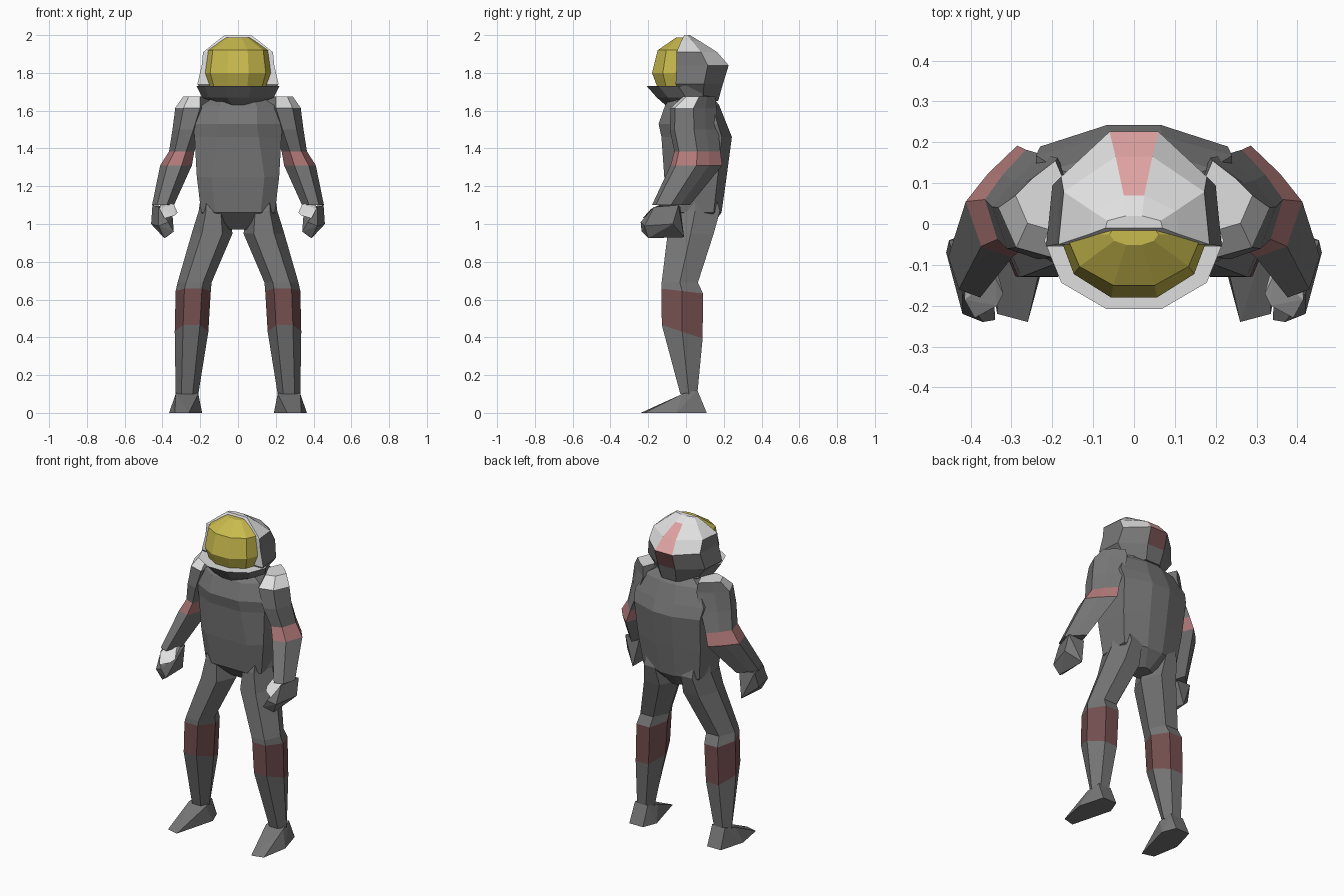
import bpy, bmesh, math

cube = bpy.data.objects.get("Cube")
if cube:
    bpy.data.objects.remove(cube, do_unlink=True)


def material(name, r, g, b):
    m = bpy.data.materials.new(name)
    m.use_nodes = True
    m.diffuse_color = (r, g, b, 1)
    m.node_tree.nodes["Principled BSDF"].inputs["Base Color"].default_value = (r, g, b, 1)
    return m


SUIT = material("suit grey", .18, .18, .18)
LIGHT = material("light panel", .74, .74, .74)
GOLD = material("gold visor", .58, .49, .075)
PINK = material("pale pink stripe", .74, .36, .36)
ROSE = material("rose arm band", .44, .19, .19)
MAROON = material("maroon knee", .18, .08, .08)


def finish(name, bm, rule, mirror=False):
    """Make the object; rule(centre, normal) picks each face's material."""
    bmesh.ops.recalc_face_normals(bm, faces=bm.faces)
    me = bpy.data.meshes.new(name)
    for f in bm.faces:
        m = rule(f.calc_center_median(), f.normal)
        if m.name not in me.materials:
            me.materials.append(m)
        f.material_index = me.materials.find(m.name)
    bm.to_mesh(me)
    bm.free()
    ob = bpy.data.objects.new(name, me)
    bpy.context.scene.collection.objects.link(ob)
    if mirror:
        ob.modifiers.new("mirror", 'MIRROR').use_mirror_merge = False
    return ob


def loft(name, rings, rule, mirror=False):
    bm = bmesh.new()
    loops = [[bm.verts.new(p) for p in ring] for ring in rings]
    for a, b in zip(loops, loops[1:]):
        for i in range(len(a)):
            j = (i + 1) % len(a)
            bm.faces.new((a[i], a[j], b[j], b[i]))
    bm.faces.new(loops[0])
    bm.faces.new(loops[-1])
    return finish(name, bm, rule, mirror)


def hull(name, points, rule):
    bm = bmesh.new()
    for p in points:
        bm.verts.new(p)
    bmesh.ops.convex_hull(bm, input=bm.verts[:])
    return finish(name, bm, rule, True)


def oval(cx, cy, z, rx, ry, n=10, slope=0):
    """Flat-fronted ring; ry reaches the flat sides, slope tilts it along y."""
    ring = []
    for i in range(n):
        a = math.tau * i / n
        dy = ry * math.sin(a) / math.cos(math.pi / n)
        ring.append((cx + rx * math.cos(a), cy + dy, z + slope * dy))
    return ring


def plain(c, n):
    return SUIT


# Torso: eight-sided sections, broad at the shoulders and deep at the back
def torso_ring(z, rx, panel, front, back):
    half = [(panel, front), (rx, front * .5), (rx, back * .78), (rx * .28, back)]
    return [(x, y, z) for x, y in half] + [(-x, y, z) for x, y in reversed(half)]


loft("torso", [torso_ring(*r) for r in (
    (.97, .05, .03, .0, .12), (1.06, .195, .12, -.09, .188),
    (1.25, .218, .14, -.115, .215), (1.46, .23, .11, -.13, .243),
    (1.53, .24, .1, -.145, .215), (1.63, .19, .1, -.11, .175),
    (1.69, .1, .05, -.06, .13))], plain)

# Legs with coloured knees, the knee ends tilted down at the back
loft("leg", [oval(*r[:5], 6, r[5]) for r in (
    (.14, .05, 1.2, .05, .09, 0), (.13, .048, 1.07, .078, .132, 0),
    (.137, .025, .95, .108, .122, 0), (.23, -.033, .69, .09, .096, 0),
    (.237, -.02, .645, .093, .11, -.12), (.246, -.02, .43, .089, .108, -.33),
    (.27, .015, .1, .06, .045, 0))],
    lambda c, n: MAROON if .45 < c.z < .6 else SUIT, True)

# Wedge-shaped boots
hull("boot", [(.19, .02, 0), (.225, .11, 0), (.32, .11, 0), (.365, -.05, 0),
              (.335, -.22, 0), (.26, -.24, 0), (.21, -.02, .1), (.33, -.02, .1),
              (.225, .06, .12), (.315, .06, .12)], plain)


# Arms: pointed towards the back, coloured bands, light shoulder tops
def arm_rule(c, n):
    if 1.32 < c.z < 1.37:
        return ROSE
    return LIGHT if c.z > 1.58 and n.z > .5 else SUIT


def arm_ring(cx, cy, z, rx, ry):
    shape = ((-1, .1), (-.35, -1), (.55, -.8), (1, 0), (.35, .5), (-.5, 1))
    return [(cx + rx * u, cy + ry * v, z) for u, v in shape]


loft("arm", [arm_ring(*r) for r in (
    (.225, .07, 1.675, .065, .085), (.235, .04, 1.615, .097, .122),
    (.265, .042, 1.5, .082, .128), (.298, .06, 1.385, .067, .122),
    (.328, .055, 1.31, .084, .137), (.397, -.08, 1.1, .058, .1))],
    arm_rule, True)

# Hands and thumbs
hull("hand", [(.46, -.07, 1.0), (.453, -.04, 1.1), (.35, -.03, 1.09),
              (.38, -.01, .93), (.42, -.22, .99), (.39, -.2, .925),
              (.34, -.235, .96), (.37, -.24, 1.01), (.42, -.17, 1.09)], plain)
hull("thumb", [(.41, -.1, 1.12), (.35, -.06, 1.11), (.34, -.13, 1.105), (.415, -.185, 1.08),
               (.32, -.17, 1.06), (.335, -.2, 1.045), (.39, -.23, 1.03)],
     lambda c, n: LIGHT if n.z > .15 else SUIT)

# Collar bowl with a light rim
loft("collar", [oval(*r) for r in (
    (0, .02, 1.63, .1, .13), (0, 0, 1.67, .19, .155), (0, -.04, 1.73, .22, .168))],
    lambda c, n: LIGHT if n.z > .9 else SUIT)


# Helmet shell: open-front sections, light crown, stripe down the back
def shell_ring(z, rx, front, back, stripe):
    side = front + .6 * (back - front)
    half = [(rx, front), (rx * .93, side), (stripe, back)]
    return [(x, y, z) for x, y in half] + [(-x, y, z) for x, y in reversed(half)]


def shell_rule(c, n):
    if abs(c.x) < .01 and n.y > .2 and 1.75 < c.z < 1.985:
        return PINK if c.z > 1.84 else MAROON
    if n.z > .42 or (n.y < -.5 and c.z > 1.75):
        return LIGHT
    return SUIT


loft("helmet_shell", [shell_ring(*r) for r in (
    (1.65, .14, -.03, .17, .05), (1.74, .215, -.055, .195, .06),
    (1.84, .192, -.05, .226, .06), (1.91, .185, -.05, .165, .045),
    (1.97, .11, -.025, .07, .025), (2.0, .07, -.01, .02, .02))], shell_rule)

# Faceted gold visor
loft("visor", [oval(*r) for r in (
    (0, -.03, 1.72, .155, .12), (0, -.03, 1.8, .182, .15),
    (0, -.03, 1.92, .165, .12), (0, -.025, 1.988, .06, .026))],
    lambda c, n: GOLD)
